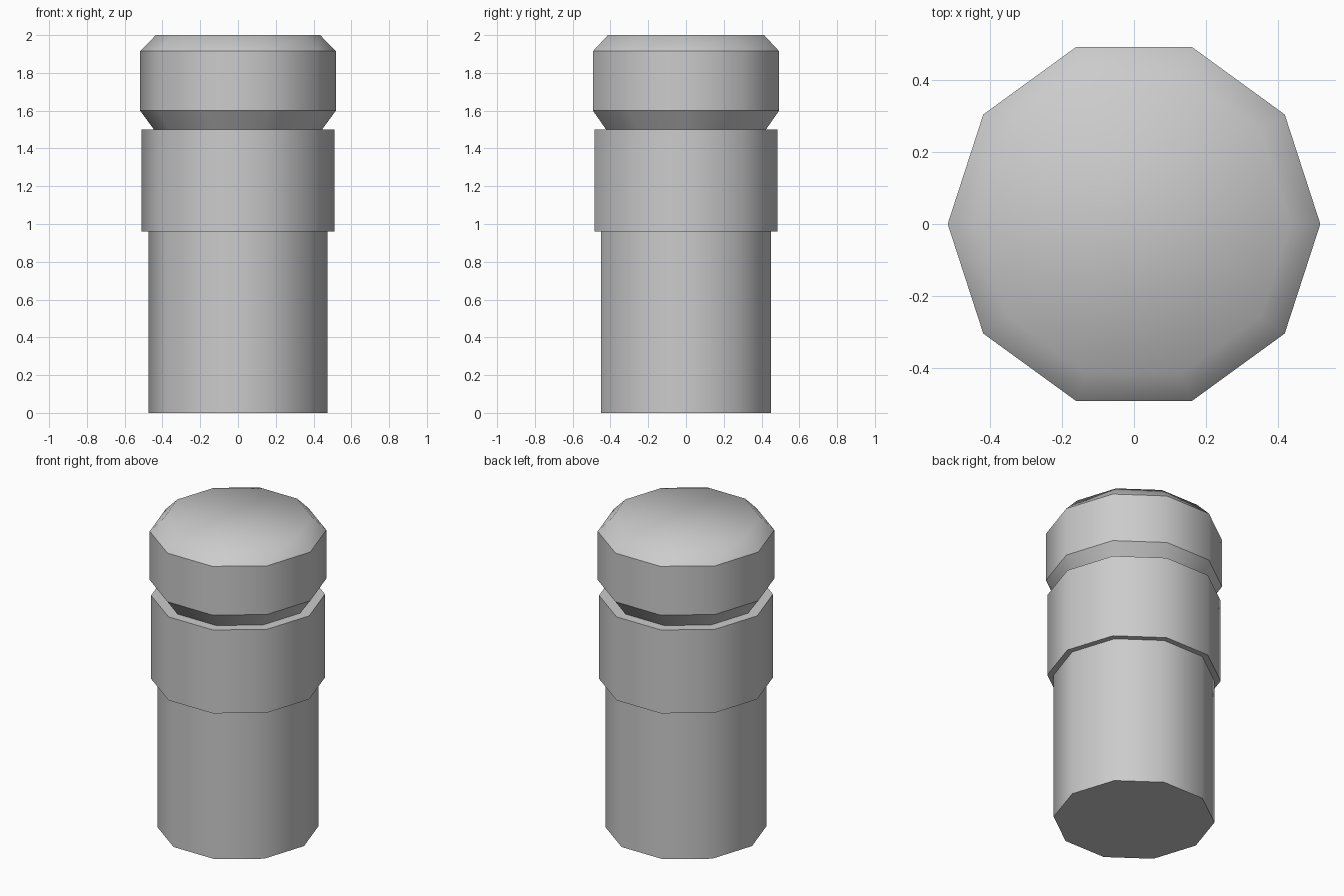
import bpy, bmesh
from math import cos, sin, tau

if "Cube" in bpy.data.objects:
    bpy.data.objects.remove(bpy.data.objects["Cube"])

SIDES = 10


def lathe(name, profile, smooth_rings=(), close_bottom=False, close_top=False):
    """Ten-sided shell from (radius, z) points; rings are sharp unless listed as smooth."""
    bm = bmesh.new()
    rings = [[bm.verts.new((r * cos(tau * i / SIDES), r * sin(tau * i / SIDES), z))
              for i in range(SIDES)] for r, z in profile]
    for low, high in zip(rings, rings[1:]):
        for i in range(SIDES):
            j = (i + 1) % SIDES
            bm.faces.new((low[i], low[j], high[j], high[i]))
    if close_bottom:
        bm.faces.new(rings[0][::-1])
    if close_top:
        bm.faces.new(rings[-1])
    for k, ring in enumerate(rings):
        for i in range(SIDES):
            edge = bm.edges.get((ring[i], ring[(i + 1) % SIDES]))
            edge.smooth = k in smooth_rings
    for face in bm.faces:
        face.smooth = True
    mesh = bpy.data.meshes.new(name)
    bm.to_mesh(mesh)
    bm.free()
    obj = bpy.data.objects.new(name, mesh)
    bpy.context.collection.objects.link(obj)
    return obj


# Lower barrel, closed underneath
lathe("body", [(0.473, 0), (0.473, 0.96)], close_bottom=True)

# Wider sleeve with a ledge below and above
lathe("sleeve", [(0.473, 0.96), (0.51, 0.96), (0.51, 1.5), (0.445, 1.5)])

# Cap: flared underside, straight wall, softly shaded chamfered top
lathe("cap", [(0.445, 1.5), (0.518, 1.6), (0.518, 1.915), (0.435, 2.0)],
      smooth_rings=(3,), close_top=True)
